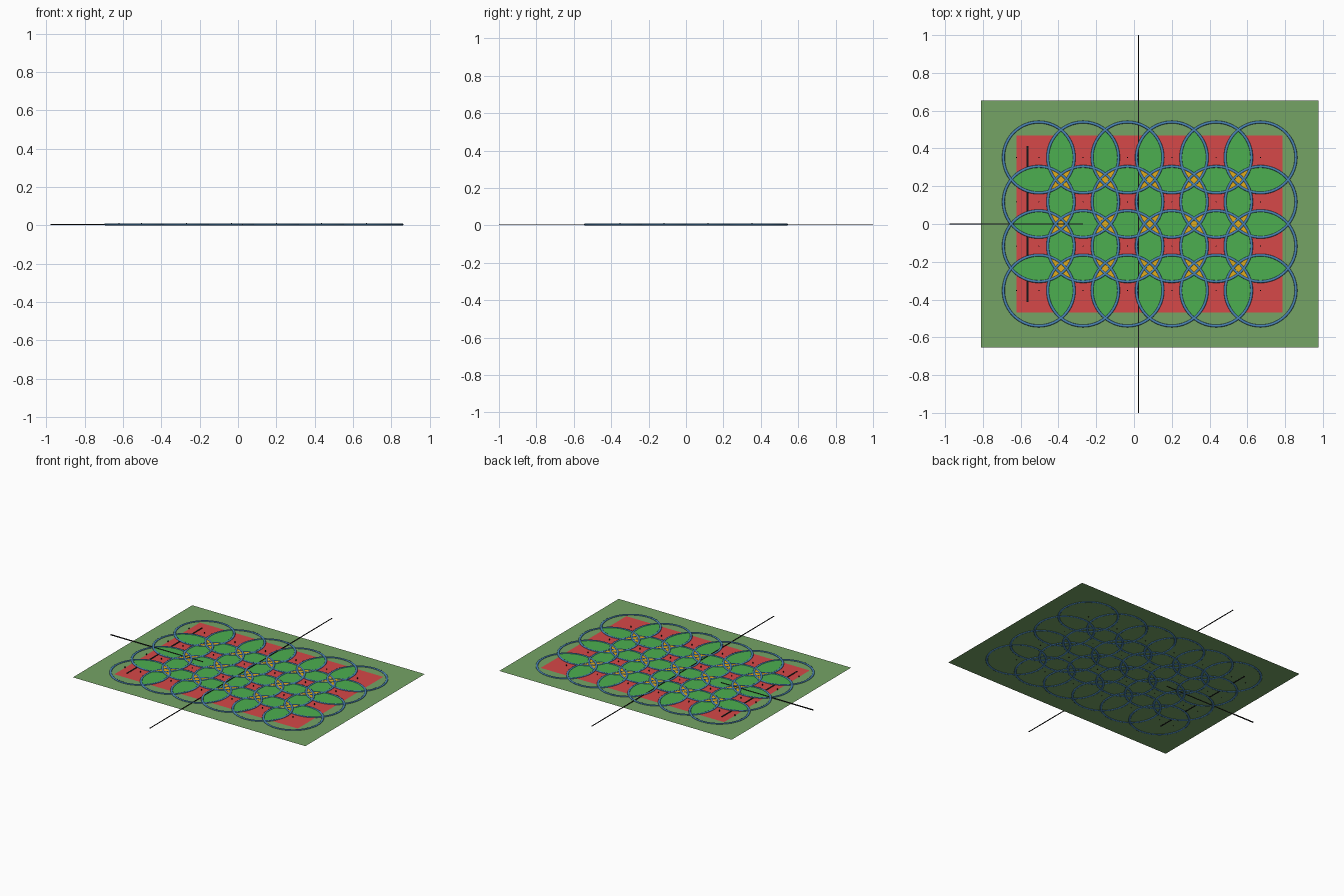
import bpy, bmesh, math
from mathutils import Matrix, Vector

if "Cube" in bpy.data.objects:
    bpy.data.objects.remove(bpy.data.objects["Cube"])


def srgb(r, g, b):
    def f(c):
        c /= 255
        return c / 12.92 if c <= 0.04045 else ((c + 0.055) / 1.055) ** 2.4
    return (f(r), f(g), f(b), 1)


def material(name, *rgb):
    m = bpy.data.materials.new(name)
    m.diffuse_color = srgb(*rgb)
    m.use_nodes = True
    m.node_tree.nodes["Principled BSDF"].inputs["Base Color"].default_value = m.diffuse_color
    return m


MOSS = material("moss_green", 117, 163, 101)
RED = material("red", 214, 72, 72)
LEAF = material("leaf_green", 76, 175, 80)
GOLD = material("gold", 224, 172, 28)
BLUE = material("steel_blue", 74, 132, 180)
BLACK = material("black", 22, 22, 24)

PITCH, R = 0.2348, 0.1875
XS = [-0.504 + PITCH * i for i in range(6)]
YS = [-1.5 * PITCH + PITCH * j for j in range(4)]


def finish(bm, name, mat, smooth=False):
    me = bpy.data.meshes.new(name)
    bm.to_mesh(me)
    bm.free()
    me.materials.append(mat)
    for p in me.polygons:
        p.use_smooth = smooth
    ob = bpy.data.objects.new(name, me)
    bpy.context.collection.objects.link(ob)
    return ob


def rectangle(bm, x0, x1, y0, y1, z):
    bm.faces.new([bm.verts.new(p) for p in
                  ((x0, y0, z), (x1, y0, z), (x1, y1, z), (x0, y1, z))])


def box(bm, x0, x1, y0, y1, z0, z1):
    mat = (Matrix.Translation(((x0 + x1) / 2, (y0 + y1) / 2, (z0 + z1) / 2))
           @ Matrix.Diagonal((x1 - x0, y1 - y0, z1 - z0, 1)))
    bmesh.ops.create_cube(bm, size=1, matrix=mat)


def lens(bm, cx, cy, z, d, turn, n=20):
    """Flat overlap of two circles a distance d apart."""
    a = math.acos(d / 2 / R)
    rot = Matrix.Rotation(turn, 4, 'Z')
    verts = []
    for side in (0, math.pi):
        off = -d / 2 * math.cos(side)
        for i in range(n):
            t = side - a + 2 * a * i / n
            p = rot @ Vector((off + R * math.cos(t), R * math.sin(t), 0))
            verts.append(bm.verts.new((cx + p.x, cy + p.y, z)))
    bm.faces.new(verts)


# Base sheet and red field
bm = bmesh.new()
rectangle(bm, -0.81, 0.976, -0.655, 0.655, 0.004)
finish(bm, "base_sheet", MOSS)
bm = bmesh.new()
rectangle(bm, XS[0] - PITCH / 2, XS[-1] + PITCH / 2, -2 * PITCH, 2 * PITCH, 0.005)
finish(bm, "red_field", RED)

# Green petals between neighbouring rings
bm = bmesh.new()
for x in XS[:-1]:
    for y in YS:
        lens(bm, x + PITCH / 2, y, 0.006, PITCH, 0)
for x in XS:
    for y in YS[:-1]:
        lens(bm, x, y + PITCH / 2, 0.006, PITCH, math.pi / 2)
finish(bm, "petals", LEAF)

# Gold stars between diagonal rings
bm = bmesh.new()
for x in XS[:-1]:
    for y in YS[:-1]:
        for k in (1, 3):
            lens(bm, x + PITCH / 2, y + PITCH / 2, 0.0072,
                 PITCH * math.sqrt(2), k * math.pi / 4)
finish(bm, "gold_stars", GOLD)

# Interlocking rings with a flattened round section
bm = bmesh.new()
SEG, SIDES = 64, 10
for x in XS:
    for y in YS:
        loops = []
        for i in range(SEG):
            t = 2 * math.pi * i / SEG
            loop = []
            for j in range(SIDES):
                u = 2 * math.pi * j / SIDES
                r = R + 0.0072 * math.cos(u)
                loop.append(bm.verts.new((x + r * math.cos(t), y + r * math.sin(t),
                                          0.005 + 0.005 * math.sin(u))))
            loops.append(loop)
        for i in range(SEG):
            a, b = loops[i], loops[(i + 1) % SEG]
            for j in range(SIDES):
                k = (j + 1) % SIDES
                bm.faces.new((a[j], b[j], b[k], a[k]))
finish(bm, "rings", BLUE, True)

# Pins at ring centres and along the left edge
bm = bmesh.new()
for x in [XS[0] - PITCH / 2] + XS:
    for y in YS:
        bmesh.ops.create_cone(bm, cap_ends=True, segments=8, radius1=0.003,
                              radius2=0.003, depth=0.012,
                              matrix=Matrix.Translation((x, y, 0.008)))
finish(bm, "pins", BLACK)

# Short dashes on the left
bm = bmesh.new()
for s in (-1, 1):
    for a, b in ((0.065, 0.172), (0.298, 0.413)):
        y0, y1 = sorted((s * a, s * b))
        box(bm, -0.569, -0.559, y0, y1, 0.003, 0.007)
finish(bm, "dashes", BLACK)

# Long rods
bm = bmesh.new()
box(bm, 0.022, 0.027, -1, 1, 0.0045, 0.0085)
finish(bm, "cross_rod", BLACK)
bm = bmesh.new()
box(bm, -0.978, -0.27, -0.0025, 0.0025, 0.002, 0.0085)
finish(bm, "side_rod", BLACK)
